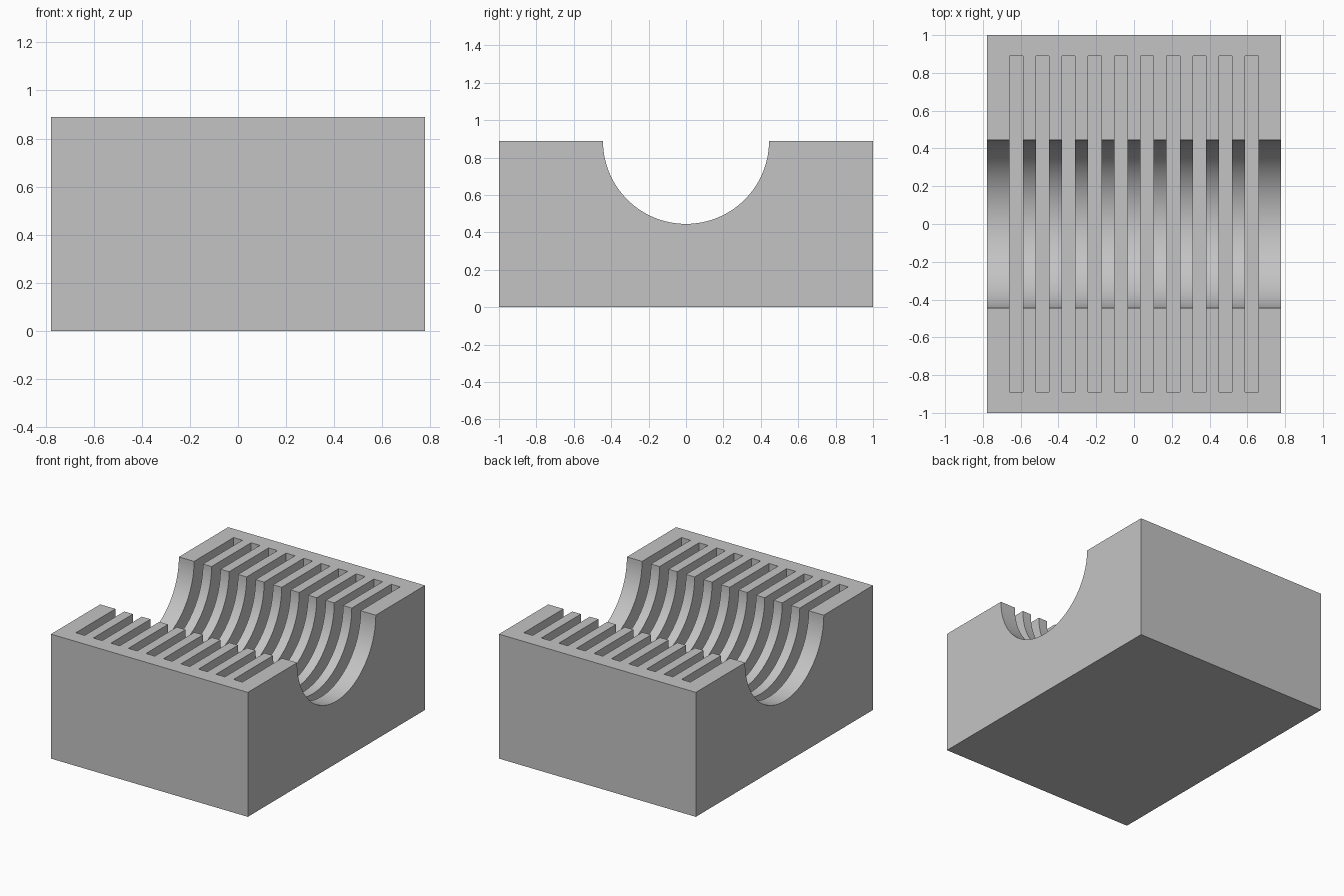
import bpy, bmesh, math

if "Cube" in bpy.data.objects:
    bpy.data.objects.remove(bpy.data.objects["Cube"])

WIDTH, LENGTH, HEIGHT = 1.556, 2.0, 0.889
TROUGH_R = 0.444
SLOTS, PITCH, SLOT_W, SLOT_L, FLOOR = 10, 0.1385, 0.07, 1.78, 0.11

grey = bpy.data.materials.new("plain grey")
grey.diffuse_color = (0.55, 0.55, 0.55, 1)
grey.use_nodes = True
grey.node_tree.nodes["Principled BSDF"].inputs["Base Color"].default_value = grey.diffuse_color


def add_object(name, bm):
    bmesh.ops.recalc_face_normals(bm, faces=bm.faces)
    mesh = bpy.data.meshes.new(name)
    bm.to_mesh(mesh)
    bm.free()
    mesh.materials.append(grey)
    obj = bpy.data.objects.new(name, mesh)
    bpy.context.collection.objects.link(obj)
    return obj


# Block with a half-round trough: side profile extruded along x
steps = 64
profile = [(-LENGTH / 2, HEIGHT), (-LENGTH / 2, 0), (LENGTH / 2, 0), (LENGTH / 2, HEIGHT)]
for i in range(steps + 1):
    a = math.pi * i / steps
    profile.append((TROUGH_R * math.cos(a), HEIGHT - TROUGH_R * math.sin(a)))
bm = bmesh.new()
face = bm.faces.new([bm.verts.new((-WIDTH / 2, y, z)) for y, z in profile])
result = bmesh.ops.extrude_face_region(bm, geom=[face])
bmesh.ops.translate(bm, vec=(WIDTH, 0, 0),
                    verts=[v for v in result["geom"] if isinstance(v, bmesh.types.BMVert)])
block = add_object("slotted_rack", bm)

# Row of slot cutters
bm = bmesh.new()
for i in range(SLOTS):
    x = (i - (SLOTS - 1) / 2) * PITCH
    cube = bmesh.ops.create_cube(bm, size=1)["verts"]
    bmesh.ops.scale(bm, vec=(SLOT_W, SLOT_L, 1), verts=cube)
    bmesh.ops.translate(bm, vec=(x, 0, FLOOR + 0.5), verts=cube)
cutter = add_object("slot_cutters", bm)
cutter.hide_render = True
cutter.hide_set(True)

# Cut the slots, then smooth only the curved trough
cut = block.modifiers.new("slots", "BOOLEAN")
cut.operation = "DIFFERENCE"
cut.solver = "EXACT"
cut.object = cutter
bpy.context.view_layer.objects.active = block
block.select_set(True)
bpy.ops.object.modifier_apply(modifier=cut.name)
bpy.data.objects.remove(cutter)
bpy.ops.object.shade_smooth_by_angle(angle=math.radians(30))
